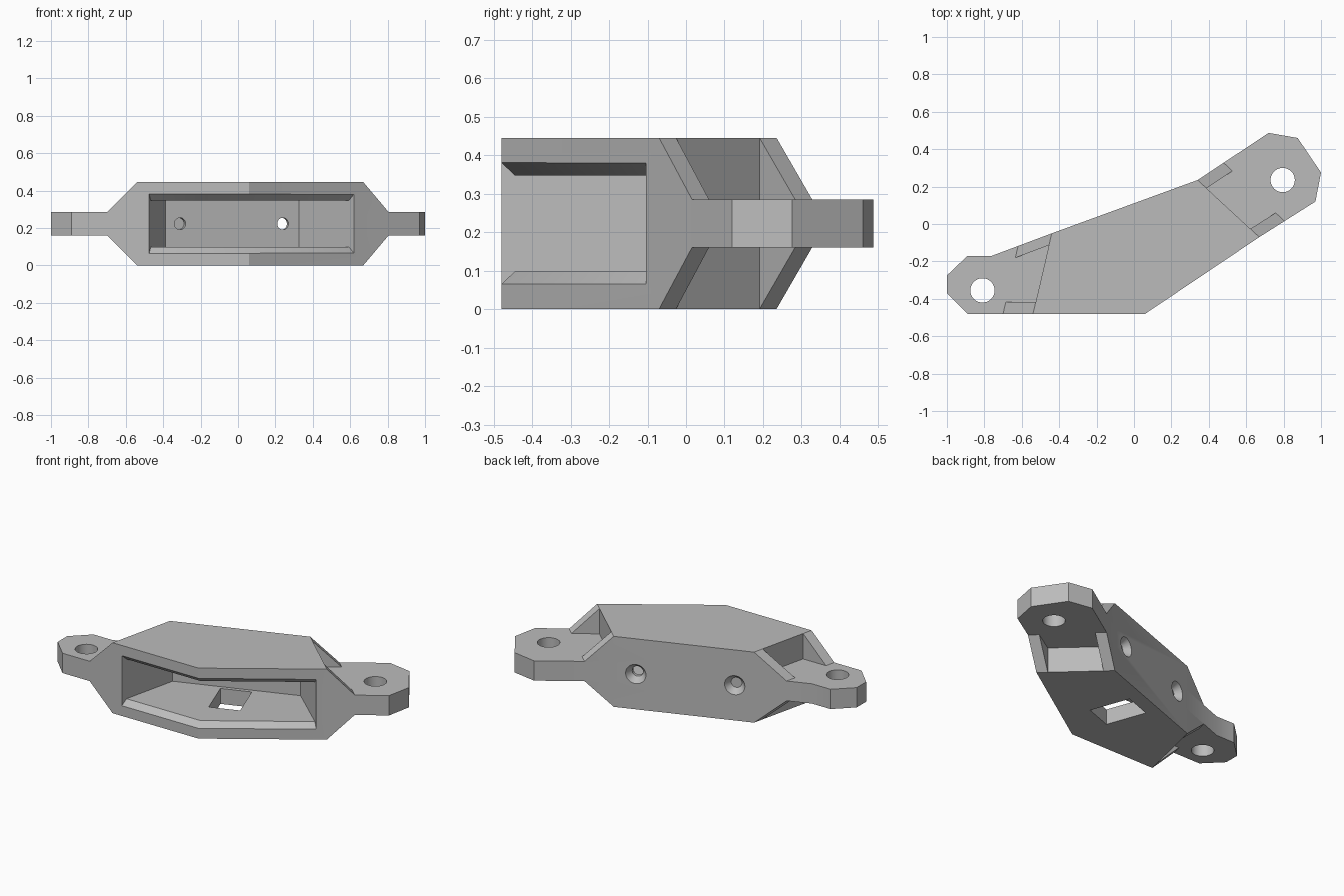
import bpy, bmesh, math
from mathutils import Vector, Matrix

if "Cube" in bpy.data.objects:
    bpy.data.objects.remove(bpy.data.objects["Cube"])

grey = bpy.data.materials.new("plain grey")
grey.use_nodes = True
colour = (0.5, 0.5, 0.5, 1)
grey.diffuse_color = colour
grey.node_tree.nodes["Principled BSDF"].inputs["Base Color"].default_value = colour

HEIGHT = 0.445
MID = HEIGHT / 2
EAR_LOW, EAR_HIGH = 0.16, 0.285


def finish(name, bm):
    bmesh.ops.recalc_face_normals(bm, faces=bm.faces)
    mesh = bpy.data.meshes.new(name)
    bm.to_mesh(mesh)
    bm.free()
    mesh.materials.append(grey)
    obj = bpy.data.objects.new(name, mesh)
    bpy.context.collection.objects.link(obj)
    return obj


def loft(name, rings):
    """Solid through matching rings of points, capped at both ends."""
    bm = bmesh.new()
    rows = [[bm.verts.new(p) for p in ring] for ring in rings]
    n = len(rows[0])
    for a, b in zip(rows, rows[1:]):
        for i in range(n):
            j = (i + 1) % n
            bm.faces.new((a[i], a[j], b[j], b[i]))
    bm.faces.new(rows[0])
    bm.faces.new(rows[-1][::-1])
    return finish(name, bm)


def prism(name, plan, low, high):
    return loft(name, [[(x, y, z) for x, y in plan] for z in (low, high)])


def cone(name, centre, axis, r1, r2, depth):
    bm = bmesh.new()
    turn = Vector((0, 0, 1)).rotation_difference(axis).to_matrix().to_4x4()
    bmesh.ops.create_cone(bm, cap_ends=True, segments=32, radius1=r1, radius2=r2,
                          depth=depth, matrix=Matrix.Translation(centre) @ turn)
    return finish(name, bm)


def combine(target, tool, operation):
    mod = target.modifiers.new(tool.name, "BOOLEAN")
    mod.object, mod.operation, mod.solver = tool, operation, "EXACT"
    bpy.context.view_layer.objects.active = target
    bpy.ops.object.modifier_apply(modifier=mod.name)
    bpy.data.objects.remove(tool)


# Main block, five-sided in plan
front_left, front_mid, front_right = (-0.54, -0.48), (0.06, -0.48), (0.67, -0.07)
back_right, back_left = (0.34, 0.235), (-0.44, -0.05)
bracket = prism("bracket_body", [front_left, front_mid, front_right, back_right, back_left],
                0, HEIGHT)

# Mounting ears at both ends
ears = [
    [back_left, (-0.76, -0.17), (-0.89, -0.17), (-1, -0.275), (-1, -0.37),
     (-0.89, -0.48), front_left],
    [front_right, (0.97, 0.12), (1, 0.275), (0.875, 0.46), (0.72, 0.487), back_right],
]
for plan in ears:
    combine(bracket, prism("ear", plan, EAR_LOW, EAR_HIGH), "UNION")


# Tapered ribs along both edges of each ear
def rib(base, across, along, length):
    b, a, e = Vector(base), Vector(across), Vector(along)
    side = (a - b).normalized() * 0.065
    tip = b + (e - b).normalized() * length
    rings = []
    for s in (Vector((0, 0)), side):
        p, q = b + s, tip + s
        rings.append([(*p, 0), (*q, EAR_LOW), (*q, EAR_HIGH), (*p, HEIGHT)])
    combine(bracket, loft("rib", rings), "UNION")


for plan, first, last in ((ears[0], 0.192, 0.16), (ears[1], 0.16, 0.167)):
    rib(plan[0], plan[-1], plan[1], first)
    rib(plan[-1], plan[0], plan[-2], last)

# Hollow open at the front, with flared upper and lower lips
stations = [
    ((-0.475, -0.48), (-0.467, -0.445), (-0.387, -0.10)),
    ((0.06, -0.48), (0.049, -0.445), (0, 0.041)),
    ((0.62, -0.105), (0.594, -0.081), (0.325, 0.16)),
]
rings = []
for mouth, inner, back in stations:
    outer = Vector(mouth) * 2 - Vector(inner)
    half = list(zip((outer, mouth, inner, back), (0.193, 0.158, 0.125, 0.125)))
    rings.append([(*p, MID + h) for p, h in half] + [(*p, MID - h) for p, h in half[::-1]])
combine(bracket, loft("hollow_cutter", rings), "DIFFERENCE")

# Rectangular opening in the floor, square to the back wall
along = (Vector(back_right) - Vector(back_left)).normalized()
normal = Vector((-along.y, along.x))
centre = Vector((0.025, -0.113))
slot = [centre + along * sx * 0.093 + normal * sy * 0.13
        for sx, sy in ((-1, -1), (1, -1), (1, 1), (-1, 1))]
combine(bracket, prism("floor_cutter", slot, -0.1, MID), "DIFFERENCE")

# Pivot holes through the ears
for x, y in ((-0.81, -0.355), (0.795, 0.235)):
    combine(bracket, cone("pivot_cutter", Vector((x, y, MID)), Vector((0, 0, 1)),
                          0.065, 0.065, 0.3), "DIFFERENCE")

# Countersunk screw holes through the back wall
axis = Vector((*normal, 0))
for x in (-0.31, 0.24):
    inside = Vector((x, 0.041 + 0.365 * x, MID))
    combine(bracket, cone("screw_cutter", inside, axis, 0.032, 0.032, 0.2), "DIFFERENCE")
    surface = inside + axis * 0.065
    combine(bracket, cone("sink_cutter", surface, axis, 0.032, 0.088, 0.08), "DIFFERENCE")

bpy.ops.object.select_all(action="DESELECT")
bracket.select_set(True)
bpy.context.view_layer.objects.active = bracket
bpy.ops.object.shade_smooth_by_angle(angle=math.radians(25))
